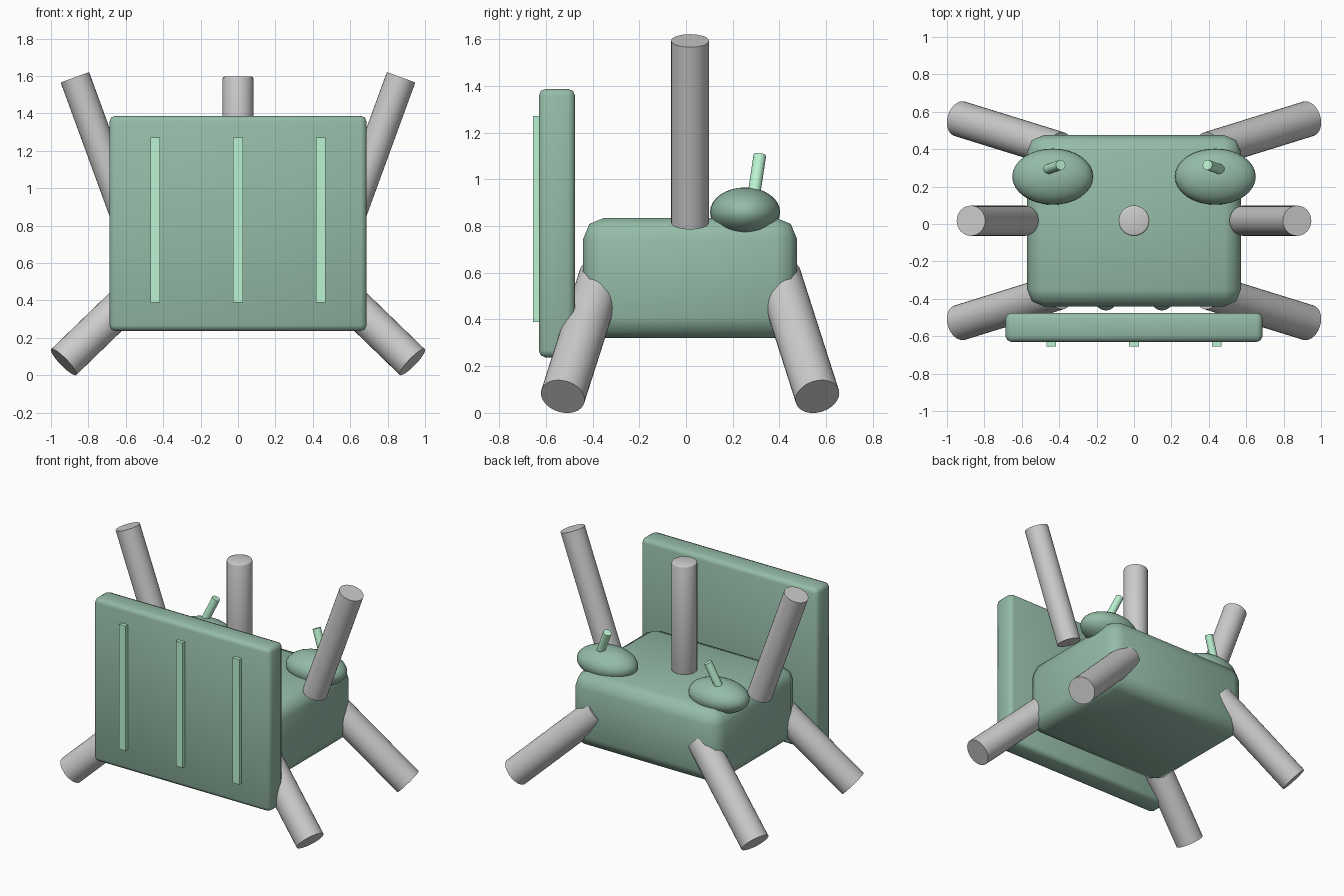
import bpy, math
from mathutils import Vector

if "Cube" in bpy.data.objects:
    bpy.data.objects.remove(bpy.data.objects["Cube"])

YC = 0.0175  # front-back centre of the body


def material(name, rgb):
    m = bpy.data.materials.new(name)
    m.diffuse_color = (*rgb, 1)
    m.use_nodes = True
    m.node_tree.nodes["Principled BSDF"].inputs["Base Color"].default_value = m.diffuse_color
    return m


GREEN = material("green", (0.30, 0.50, 0.39))
LIGHT = material("light green", (0.50, 0.90, 0.64))


def finish(name, mat=None, bevel=0, segments=2, smooth=True):
    o = bpy.context.object
    o.name = name
    if mat:
        o.data.materials.append(mat)
    bpy.ops.object.transform_apply(location=False, rotation=False, scale=True)
    if bevel:
        b = o.modifiers.new("bevel", 'BEVEL')
        b.width, b.segments = bevel, segments
        b.limit_method = 'ANGLE'
        bpy.ops.object.modifier_apply(modifier=b.name)
    if smooth:
        bpy.ops.object.shade_smooth_by_angle(angle=math.radians(50))
    return o


def box(name, lo, hi, mat, bevel=0):
    lo, hi = Vector(lo), Vector(hi)
    bpy.ops.mesh.primitive_cube_add(size=1, location=(lo + hi) / 2)
    bpy.context.object.scale = hi - lo
    return finish(name, mat, bevel, smooth=bevel > 0)


def rod(name, a, b, r, mat=None, bevel=0):
    a, b = Vector(a), Vector(b)
    bpy.ops.mesh.primitive_cylinder_add(
        vertices=32, radius=r, depth=(b - a).length, location=(a + b) / 2,
        rotation=(b - a).to_track_quat('Z', 'Y').to_euler())
    return finish(name, mat, bevel)


def ball(name, loc, size, mat):
    bpy.ops.mesh.primitive_uv_sphere_add(segments=32, ring_count=16, location=loc)
    bpy.context.object.scale = size
    return finish(name, mat)


# Body block and front shield with its three strips
box("body", (-0.572, -0.44, 0.32), (0.572, 0.475, 0.835), GREEN, 0.09)
box("front_shield", (-0.687, -0.63, 0.237), (0.687, -0.475, 1.387), GREEN, 0.03)
for x in (-0.443, 0, 0.443):
    box("shield_strip", (x - 0.026, -0.655, 0.39), (x + 0.026, -0.62, 1.27), LIGHT)

# Central post on the body
rod("centre_post", (0, YC, 0.80), (0, YC, 1.597), 0.082, bevel=0.01)

for s in (-1, 1):
    # Splayed legs, front and back
    for t, name in ((-1, "front_leg"), (1, "back_leg")):
        rod(name, (0.40 * s, YC + 0.38 * t, 0.585),
            (0.932 * s, YC + 0.545 * t, 0.07), 0.096)
    # Raised side arms
    rod("side_arm", (0.587 * s, YC, 0.813), (0.872 * s, YC, 1.593), 0.081)
    # Eye pods with inward-leaning antennae
    ball("eye_pod", (0.435 * s, 0.253, 0.86), (0.216, 0.15, 0.105), GREEN)
    rod("antenna", (0.475 * s, 0.287, 0.91), (0.392 * s, 0.316, 1.102), 0.027, LIGHT)
    # Small studs behind the shield
    ball("front_stud", (0.15 * s, -0.402, 0.50), (0.06, 0.06, 0.06), GREEN)
